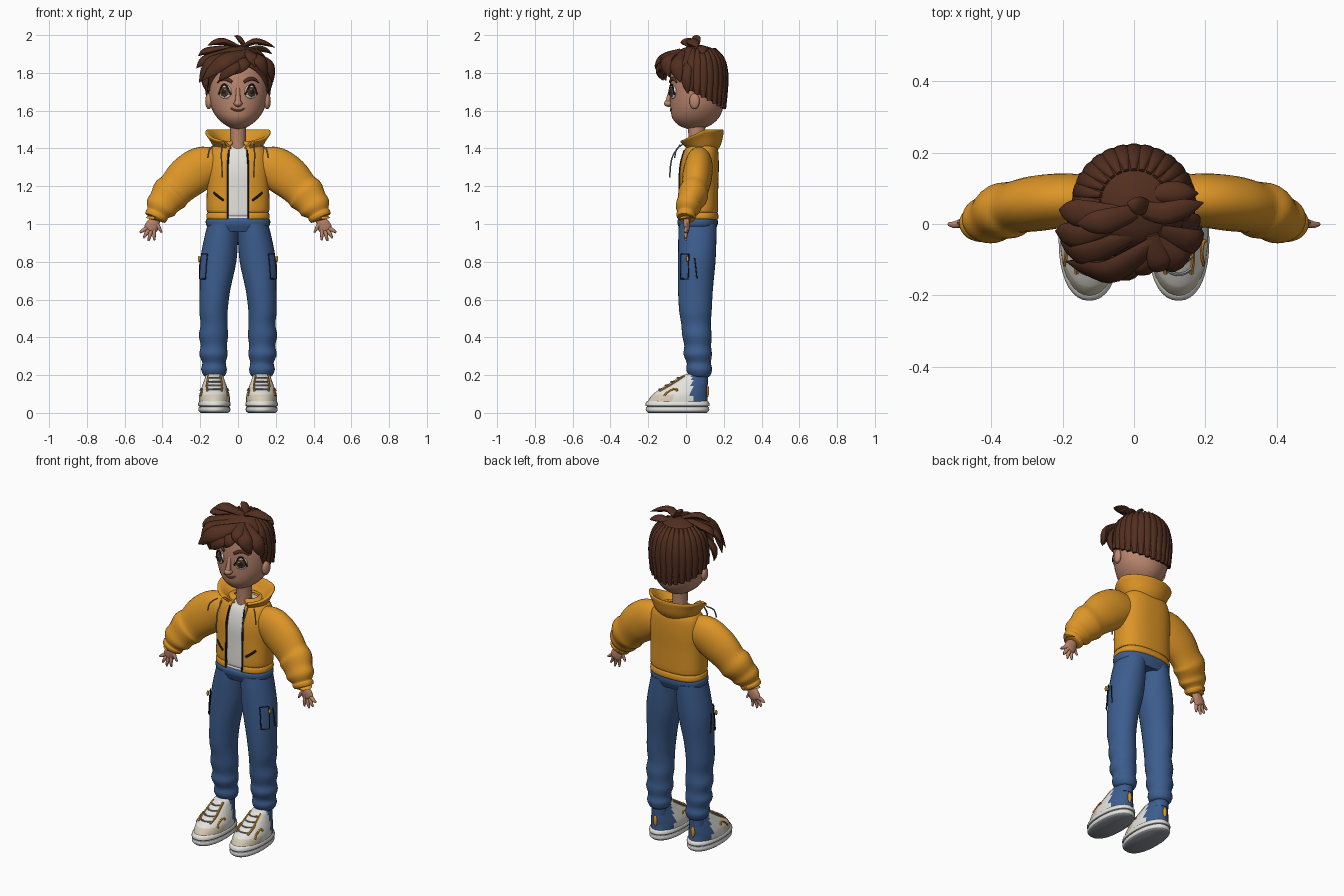
import bpy, bmesh
from math import sin, cos, pi, radians, copysign
from mathutils import Vector, Matrix

if "Cube" in bpy.data.objects:
    bpy.data.objects.remove(bpy.data.objects["Cube"])


def material(name, r, g, b):
    m = bpy.data.materials.new(name)
    m.use_nodes = True
    m.diffuse_color = (r, g, b, 1)
    m.node_tree.nodes["Principled BSDF"].inputs["Base Color"].default_value = (r, g, b, 1)
    return m


ORANGE = material("jacket orange", .72, .3, .02)
BLUE = material("denim blue", .045, .11, .27)
SKIN = material("skin", .5, .24, .155)
HAIR = material("hair brown", .085, .028, .014)
WHITE = material("off white", .77, .76, .72)
CREAM = material("shoe cream", .68, .6, .46)
GREY = material("cord grey", .25, .27, .3)
DARK = material("dark trim", .015, .015, .02)
IRIS = material("iris brown", .1, .035, .015)
LIP = material("lip", .27, .09, .06)


def smooth(keys, steps=4):
    """Catmull-Rom through tuples of any length."""
    ks = [keys[0], *keys, keys[-1]]
    out = []
    for i in range(len(keys) - 1):
        quad = ks[i:i + 4]
        for s in range(steps):
            t = s / steps
            out.append(tuple(
                b + t * ((c - a) + t * ((2 * a - 5 * b + 4 * c - d) + t * (3 * b - a - 3 * c + d))) / 2
                for a, b, c, d in zip(*quad)))
    return out + [tuple(keys[-1])]


def oval(key, t, p=1, out=0):
    """Point on a level section; t = 0 is the front, t = pi/2 is +x."""
    z, cx, cy, rx, ry = key
    sx, sy = (copysign(abs(v) ** p, v) for v in (sin(t), cos(t)))
    return Vector((cx + (rx + out) * sx, cy - (ry + out) * sy, z))


def surf(keys, t, z, out=0, p=1):
    ks = smooth(keys)
    for a, b in zip(ks, ks[1:]):
        if z <= b[0]:
            f = (z - a[0]) / (b[0] - a[0])
            return oval([u + f * (v - u) for u, v in zip(a, b)], t, p, out)
    return oval(ks[-1], t, p, out)


def skin_rings(bm, rings, closed=True, caps=True):
    vs = [[bm.verts.new(c) for c in r] for r in rings]
    n = len(vs[0])
    for a, b in zip(vs, vs[1:]):
        for i in range(n if closed else n - 1):
            j = (i + 1) % n
            bm.faces.new((a[i], a[j], b[j], b[i]))
    if caps:
        bm.faces.new(vs[0][::-1])
        bm.faces.new(vs[-1])


def loft(bm, keys, n=32, p=1, gap=0, steps=4):
    m = n if not gap else n - 1
    ts = [gap + (2 * pi - 2 * gap) * i / m for i in range(n)]
    skin_rings(bm, [[oval(k, t, p) for t in ts] for k in smooth(keys, steps)], not gap, not gap)


def tube(bm, keys, ref=(0, 1, 0), n=10, steps=4):
    """Keys are x, y, z, width, depth; depth lies along ref."""
    ks = smooth(keys, steps)
    pts = [Vector(k[:3]) for k in ks]
    rings = []
    for i, k in enumerate(ks):
        tan = (pts[min(i + 1, len(ks) - 1)] - pts[max(i - 1, 0)]).normalized()
        side = tan.cross(Vector(ref)).normalized()
        up = side.cross(tan)
        rings.append([pts[i] + side * k[3] * cos(2 * pi * j / n) + up * k[4] * sin(2 * pi * j / n)
                      for j in range(n)])
    skin_rings(bm, rings)


def cord(bm, pts, r, steps=4):
    tube(bm, [(*q, r, r) for q in pts], (.31, .57, .76), 6, steps)


def lock(bm, a, b, c, w, ref=None):
    a, b, c = Vector(a), Vector(b), Vector(c)
    ref = ref or b - Vector((0, .06, 1.75))
    q = b.lerp(c, .55) + ref.normalized() * .008
    tube(bm, [(*v, w * s, w * s * .5) for v, s in ((a, .5), (b, 1), (q, .8), (c, .06))], ref, 10)


def ball(bm, loc, scale, turn=0):
    mat = Matrix.Translation(loc) @ Matrix.Rotation(turn, 4, 'Z') @ Matrix.Diagonal((*scale, 1))
    bmesh.ops.create_uvsphere(bm, u_segments=20, v_segments=12, radius=1, matrix=mat)


def finish(name, bm, *mats, rule=None, mirror=False, solid=0):
    if not solid:
        bmesh.ops.recalc_face_normals(bm, faces=bm.faces)
    for f in bm.faces:
        f.smooth = True
        if rule:
            f.material_index = rule(f.calc_center_median())
    me = bpy.data.meshes.new(name)
    bm.to_mesh(me)
    bm.free()
    me.set_sharp_from_angle(angle=radians(50))
    for m in mats:
        me.materials.append(m)
    ob = bpy.data.objects.new(name, me)
    bpy.context.collection.objects.link(ob)
    if solid:
        mod = ob.modifiers.new("thickness", 'SOLIDIFY')
        mod.thickness, mod.offset = solid, -1
    if mirror:
        ob.modifiers.new("mirror", 'MIRROR')


def build(name, mats, make, **kw):
    bm = bmesh.new()
    make(bm)
    finish(name, bm, *mats, **kw)


# Head, neck, ears and nose
HEAD = [(1.503, 0, .04, .015, .03), (1.52, 0, .045, .06, .08), (1.56, 0, .05, .108, .122),
        (1.62, 0, .058, .143, .14), (1.7, 0, .06, .156, .145), (1.78, 0, .062, .155, .145),
        (1.86, 0, .062, .135, .128), (1.91, 0, .062, .09, .085), (1.935, 0, .062, .01, .01)]
build("head", [SKIN], lambda bm: loft(bm, HEAD, 40))
build("neck", [SKIN], lambda bm: loft(bm, [(1.36, 0, .06, .045, .045), (1.45, 0, .057, .042, .043),
                                          (1.56, 0, .055, .046, .05)], 24))
build("ears", [SKIN], lambda bm: ball(bm, (.155, .045, 1.65), (.018, .028, .042), -.2), mirror=True)


def nose(bm):
    ball(bm, (0, -.092, 1.638), (.023, .025, .018))
    tube(bm, [(0, -.075, 1.72, .012, .012), (0, -.088, 1.68, .012, .012), (0, -.095, 1.645, .016, .016)])


build("nose", [SKIN], nose)

# Eyes, brows and mouth
EYE = .455
for name, mat, size, depth, out in (("eye_whites", WHITE, .037, .012, 0), ("irises", IRIS, .027, .008, .007),
                                    ("pupils", DARK, .014, .005, .012)):
    build(name, [mat], lambda bm: ball(bm, surf(HEAD, EYE, 1.7, out), (size, depth, size), EYE), mirror=True)
build("eye_glints", [WHITE], lambda bm: ball(bm, surf(HEAD, EYE - .05, 1.711, .017), (.005, .003, .005), EYE),
      mirror=True)
build("upper_lashes", [DARK], lambda bm: cord(bm, [surf(HEAD, EYE + a, 1.738 - 1.1 * a * a, .008)
                                                   for a in (-.22, -.1, 0, .1, .22)], .005), mirror=True)
build("eyebrows", [HAIR], lambda bm: tube(bm, [(*surf(HEAD, t, z, .003), w, .006) for t, z, w in (
    (.2, 1.752, .008), (.4, 1.768, .01), (.6, 1.765, .008), (.74, 1.748, .002))], (.4, -.9, .1)), mirror=True)
build("mouth", [LIP], lambda bm: cord(bm, [surf(HEAD, a, 1.6 + .2 * a * a, .001)
                                           for a in (-.26, -.13, 0, .13, .26)], .005))

# Hair cap trimmed along the hairline
CAP = [(1.6 + (z - 1.6) * 1.04, x, y, rx + .009, ry + .009) for z, x, y, rx, ry in HEAD]


def hair_cap(bm):
    loft(bm, CAP, 40)
    for slope in (.5, 1.3):
        bmesh.ops.bisect_plane(bm, geom=bm.verts[:] + bm.edges[:] + bm.faces[:], plane_co=(0, .02, 1.71),
                               plane_no=(0, slope, 1), clear_inner=True)


build("hair_cap", [HAIR], hair_cap, solid=.02)


def back_locks(bm):
    for i in range(17):
        t = radians(76 + 13 * i)
        y = surf(CAP, t, 1.7)[1]
        hem = 1.706 - .5 * (y - .02)
        tube(bm, [(*surf(CAP, t, z, -.002), w, .011) for z, w in (
            (1.925, .008), (1.87, .02), (1.77, .024), (hem, .012))], (sin(t), -cos(t), .2))


build("back_hair_locks", [HAIR], back_locks)

FRINGE = [((.06, -.05, 1.91), (-.06, -.13, 1.87), (-.19, -.105, 1.76), .045),
          ((.05, -.06, 1.88), (-.02, -.13, 1.84), (-.1, -.12, 1.76), .04),
          ((.06, -.06, 1.88), (.03, -.12, 1.85), (-.03, -.115, 1.79), .035),
          ((0, -.03, 1.91), (-.13, -.08, 1.86), (-.205, -.05, 1.75), .045),
          ((-.12, 0, 1.85), (-.165, -.02, 1.79), (-.165, -.03, 1.7), .035),
          ((.05, -.04, 1.91), (.11, -.1, 1.87), (.15, -.09, 1.78), .04),
          ((.07, -.02, 1.91), (.155, -.05, 1.85), (.185, -.03, 1.75), .04),
          ((.12, .02, 1.87), (.165, 0, 1.8), (.16, .01, 1.69), .03),
          ((.05, -.03, 1.92), (.07, -.1, 1.89), (.09, -.12, 1.83), .035)]
CROWN = [((-.05, 0, 1.92), (-.15, -.03, 1.88), (-.22, -.02, 1.825), .04),
         ((-.03, .03, 1.94), (-.14, .03, 1.92), (-.21, .04, 1.89), .038),
         ((0, .05, 1.92), (.08, .03, 1.965), (.195, .06, 1.935), .032),
         ((.05, .05, 1.92), (.02, .05, 1.965), (-.02, .06, 1.995), .026),
         ((.02, .04, 1.93), (-.07, .01, 1.965), (-.16, 0, 1.945), .035),
         ((.03, .08, 1.92), (.1, .09, 1.93), (.18, .085, 1.9), .03)]
build("fringe_locks", [HAIR], lambda bm: [lock(bm, *k) for k in FRINGE])
build("crown_locks", [HAIR], lambda bm: [lock(bm, *k) for k in CROWN])

# Shirt and open jacket with ribbed hem
JACKET = [(1.02, 0, .065, .155, .098), (1.032, 0, .065, .167, .107), (1.055, 0, .065, .165, .105),
          (1.063, 0, .065, .157, .099), (1.075, 0, .065, .166, .105), (1.2, 0, .067, .165, .104),
          (1.3, 0, .07, .165, .104), (1.38, 0, .078, .152, .093), (1.42, 0, .085, .12, .075),
          (1.44, 0, .085, .07, .055)]
BOX = .8
build("shirt", [WHITE], lambda bm: loft(bm, [(k[0] - .02, 0, k[2], k[3] * .93, k[4] * .92) for k in JACKET], p=BOX))
build("jacket_body", [ORANGE], lambda bm: loft(bm, JACKET, 48, BOX, .25), solid=.012)
build("zip_edges", [DARK], lambda bm: cord(bm, [surf(JACKET, .25, 1.03 + .06 * i, 0, BOX) for i in range(7)], .005),
      mirror=True)
build("chest_zips", [DARK], lambda bm: cord(bm, [surf(JACKET, .38 + .14 * i, 1.125 + .014 * i, .002, BOX)
                                                 for i in range(4)], .006), mirror=True)


# Folded hood collar, lower at the front
def collar(bm):
    loft(bm, [(1.385, 0, .085, .115, .08), (1.42, 0, .085, .135, .1), (1.46, 0, .08, .155, .115),
              (1.49, 0, .078, .172, .122), (1.5, 0, .078, .166, .116), (1.485, 0, .078, .145, .1),
              (1.44, 0, .075, .1, .075), (1.41, 0, .07, .07, .055)], 48, 1, .5)
    for v in bm.verts:
        front = max(0, min(1, (.1 - v.co.y) / .14))
        v.co.z -= front * .6 * max(0, v.co.z - 1.39)


build("hood_collar", [ORANGE], collar, solid=.01)


def drawstrings(bm):
    cord(bm, [(.085, -.03, 1.42), (.088, -.07, 1.36), (.085, -.083, 1.3), (.083, -.085, 1.245)], .004)
    cord(bm, [(.12, -.02, 1.42), (.15, -.05, 1.395), (.16, -.06, 1.35)], .004)


build("drawstrings", [GREY], drawstrings, mirror=True)

# Sleeves with gathered cuffs, and hands
build("sleeves", [ORANGE], lambda bm: tube(bm, [
    (.11, .07, 1.31, .09, .065), (.19, .067, 1.298, .112, .075), (.27, .058, 1.245, .112, .078),
    (.33, .047, 1.185, .098, .073), (.36, .037, 1.155, .102, .08), (.39, .02, 1.115, .086, .068),
    (.41, .01, 1.085, .083, .066), (.425, .004, 1.057, .06, .05), (.43, .002, 1.047, .062, .053),
    (.437, 0, 1.03, .056, .045), (.436, 0, 1.034, .03, .02)], n=28), mirror=True)


def hand(bm):
    tube(bm, [(.425, .003, 1.06, .026, .02), (.437, .003, 1.025, .027, .018), (.452, .004, .995, .036, .017),
              (.466, .005, .97, .034, .013), (.47, .005, .962, .02, .006)], n=14)
    for root, tip in (((.445, .975), (.443, .914)), ((.46, .965), (.474, .91)), ((.475, .968), (.5, .925)),
                      ((.484, .978), (.52, .955)), ((.435, 1.01), (.404, .955))):
        x, z = (root[0] + tip[0]) / 2, (root[1] + tip[1]) / 2
        tube(bm, [(root[0], .004, root[1], .011, .011), (x, -.002, z, .01, .01), (*(tip[0], 0, tip[1]), .005, .005)])


build("hands", [SKIN], hand, mirror=True)

# Trousers with creased lower legs
LEG = [(.19, .125, .075, .045, .045), (.2, .125, .072, .058, .058), (.23, .127, .07, .068, .068),
       (.265, .127, .068, .062, .064), (.31, .13, .062, .075, .075), (.355, .128, .062, .069, .071),
       (.41, .13, .058, .077, .078), (.47, .127, .053, .071, .078), (.54, .13, .05, .075, .086),
       (.65, .122, .05, .081, .092), (.8, .105, .057, .096, .099), (.92, .09, .06, .09, .101),
       (1, .08, .062, .08, .1)]
build("trouser_legs", [BLUE], lambda bm: loft(bm, LEG), mirror=True)
build("waistband", [BLUE], lambda bm: loft(bm, [
    (.96, 0, .062, .15, .09), (.985, 0, .062, .163, .101), (1, 0, .062, .17, .106), (1.02, 0, .062, .17, .106),
    (1.032, 0, .063, .16, .098)], 40, .85))


# Leg pockets, seams and tabs
def pocket(bm):
    rows = [[surf(LEG, .65 + .125 * i, .71 + .026 * j, .007) for i in range(5)] for j in range(6)]
    skin_rings(bm, rows, False, False)


def pocket_trim(bm):
    corners = [(.65, .71), (.65, .84), (1.15, .84), (1.15, .71), (.65, .71)]
    for (a, z), (b, y) in zip(corners, corners[1:]):
        cord(bm, [surf(LEG, a + (b - a) * i / 4, z + (y - z) * i / 4, .006) for i in range(5)], .003, 1)
    cord(bm, [surf(LEG, 1.45 + .06 * i, .82 - .037 * i, .001) for i in range(4)], .003)


build("leg_pockets", [BLUE], pocket, mirror=True)
build("pocket_trim", [DARK], pocket_trim, mirror=True)
build("pocket_tabs", [ORANGE], lambda bm: ball(bm, (.206, .008, .815), (.007, .007, .016)), mirror=True)

# Shoes
SOLE = [(0, .125, -.045, .072, .155), (.012, .125, -.045, .084, .167), (.028, .125, -.045, .083, .167),
        (.034, .125, -.045, .078, .161), (.04, .125, -.045, .086, .17), (.055, .125, -.045, .084, .167),
        (.064, .125, -.045, .076, .158)]
SHOE = [(.055, .125, -.045, .082, .161), (.09, .125, -.036, .081, .148), (.12, .125, -.017, .073, .13),
        (.165, .125, .018, .057, .094), (.195, .125, .04, .046, .065), (.205, .125, .05, .036, .045)]
build("soles", [WHITE, GREY], lambda bm: loft(bm, SOLE, 36, .9),
      rule=lambda c: 1 if c.z < .008 or .029 < c.z < .038 else 0, mirror=True)
build("shoe_uppers", [WHITE, BLUE, CREAM], lambda bm: loft(bm, SHOE, 36, .95),
      rule=lambda c: 1 if c.y > .03 else 2 if c.z < .1 and c.y < -.06 else 0, mirror=True)
build("ankles", [BLUE], lambda bm: loft(bm, [(.15, .125, .07, .046, .046), (.22, .125, .072, .046, .046)], 24),
      mirror=True)
build("laces", [GREY], lambda bm: [cord(bm, [surf(SHOE, a, z, .002) for a in (-.6, -.3, 0, .3, .6)], .005)
                                   for z in (.125, .145, .165, .185)], mirror=True)


def shoe_trim(bm):
    for s in (-1, 1):
        cord(bm, [surf(SHOE, s * t, z, .001) for t, z in ((.5, .115), (.65, .14), (.7, .165), (.75, .195))], .006)
        cord(bm, [surf(SHOE, s * (1.2 + .2 * cos(a)), .1 + .027 * sin(a), .001)
                  for a in (.6, 1.3, 2, 2.7, 3.5)], .006)
    ball(bm, (.125, .113, .115), (.012, .01, .032))


build("shoe_trim", [ORANGE], shoe_trim, mirror=True)
